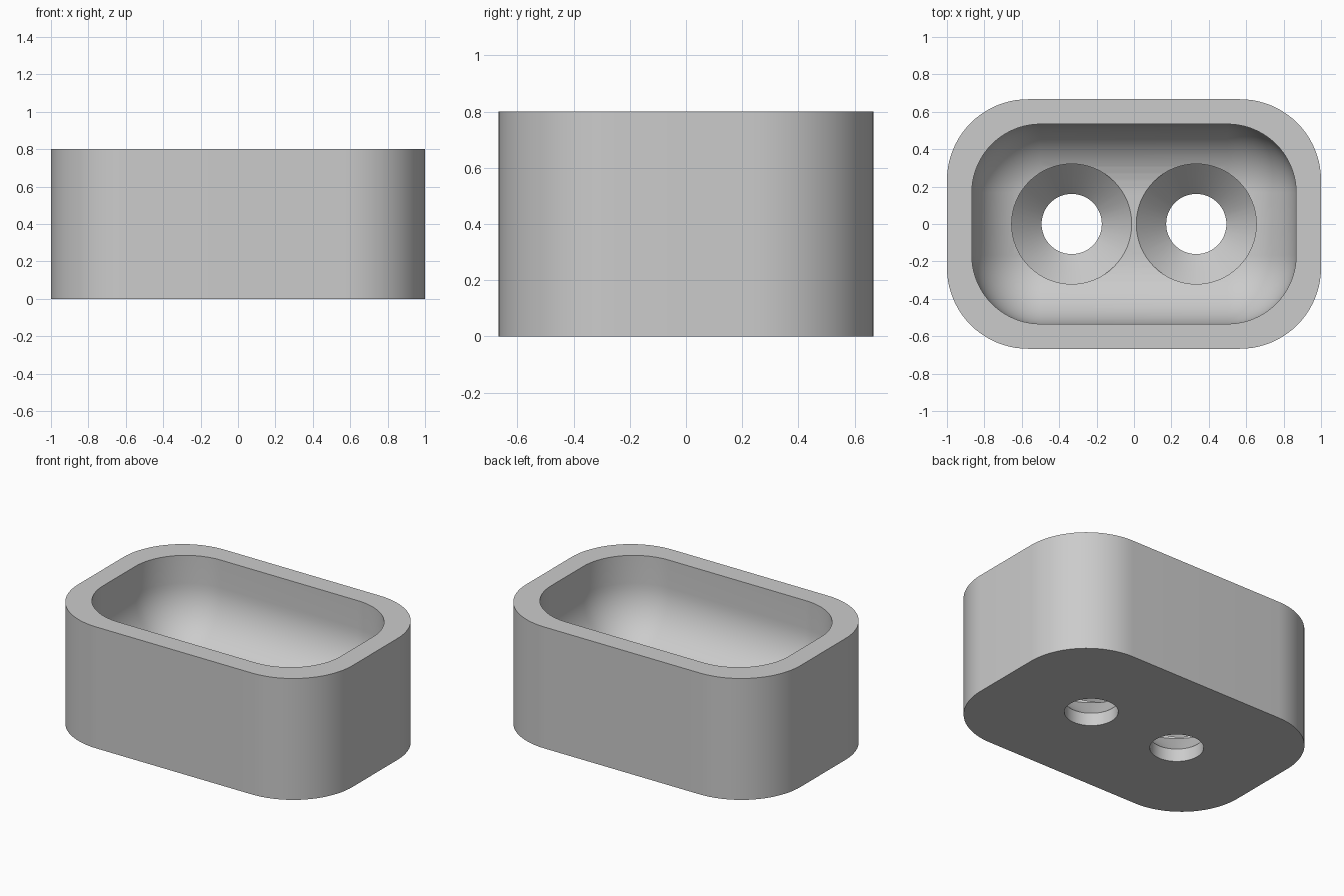
import bpy, bmesh, math

cube = bpy.data.objects.get("Cube")
if cube:
    bpy.data.objects.remove(cube, do_unlink=True)

HALF_X, HALF_Y, HEIGHT, WALL = 1.0, 0.667, 0.8, 0.133
OUTER_R, INNER_R = 0.433, 0.367
FLOOR = 0.25
HOLE_X, HOLE_R, SINK_R, SINK_Z = 0.333, 0.161, 0.321, 0.085


def rounded_ring(inset, radius, z, steps=20):
    """Rounded rectangle set in from the outer footprint."""
    cx, cy = HALF_X - inset - radius, HALF_Y - inset - radius
    points = []
    for quarter, (sx, sy) in enumerate([(1, 1), (-1, 1), (-1, -1), (1, -1)]):
        for i in range(steps + 1):
            a = (quarter + i / steps) * math.pi / 2
            points.append((sx * cx + radius * math.cos(a),
                           sy * cy + radius * math.sin(a), z))
    return points


def circle_ring(cx, radius, z, steps=64):
    return [(cx + radius * math.cos(math.tau * i / steps),
             radius * math.sin(math.tau * i / steps), z) for i in range(steps)]


def loft(name, rings):
    """Closed solid through a stack of matching rings."""
    bm = bmesh.new()
    loops = [[bm.verts.new(p) for p in ring] for ring in rings]
    for low, high in zip(loops, loops[1:]):
        for i in range(len(low)):
            j = (i + 1) % len(low)
            bm.faces.new((low[i], low[j], high[j], high[i]))
    bm.faces.new(loops[0][::-1])
    bm.faces.new(loops[-1])
    bmesh.ops.remove_doubles(bm, verts=bm.verts, dist=0.0001)
    bmesh.ops.recalc_face_normals(bm, faces=bm.faces)
    mesh = bpy.data.meshes.new(name)
    bm.to_mesh(mesh)
    bm.free()
    obj = bpy.data.objects.new(name, mesh)
    bpy.context.collection.objects.link(obj)
    return obj


# Outer block
tray = loft("tray", [rounded_ring(0, OUTER_R, 0), rounded_ring(0, OUTER_R, HEIGHT)])

# Cavity with a rounded bottom
cavity_rings = []
for i in range(17):
    a = math.pi / 2 * i / 16
    r = INNER_R * math.sin(a)
    cavity_rings.append(rounded_ring(WALL + INNER_R - r, r,
                                     FLOOR + INNER_R * (1 - math.cos(a))))
cavity_rings.append(rounded_ring(WALL, INNER_R, HEIGHT + 0.1))
cavity = loft("cavity_cutter", cavity_rings)

# Countersunk screw holes
holes = [loft(side + "_hole_cutter",
              [circle_ring(x, r, z) for r, z in
               [(HOLE_R, -0.1), (HOLE_R, SINK_Z), (SINK_R, FLOOR), (SINK_R, 0.5)]])
         for side, x in (("left", HOLE_X), ("right", -HOLE_X))]

bpy.ops.object.select_all(action='DESELECT')
bpy.context.view_layer.objects.active = tray
tray.select_set(True)
for cutter in [cavity] + holes:
    cutter.hide_render = True
    cut = tray.modifiers.new(cutter.name, 'BOOLEAN')
    cut.object = cutter
    cut.operation = 'DIFFERENCE'
    cut.solver = 'EXACT'
    bpy.ops.object.modifier_apply(modifier=cut.name)
    bpy.data.objects.remove(cutter, do_unlink=True)

# Plain grey finish
grey = bpy.data.materials.new("light_grey")
grey.use_nodes = True
colour = (0.6, 0.6, 0.6, 1)
grey.diffuse_color = colour
grey.node_tree.nodes["Principled BSDF"].inputs["Base Color"].default_value = colour
tray.data.materials.clear()
tray.data.materials.append(grey)
bpy.ops.object.shade_smooth_by_angle(angle=math.radians(30))
